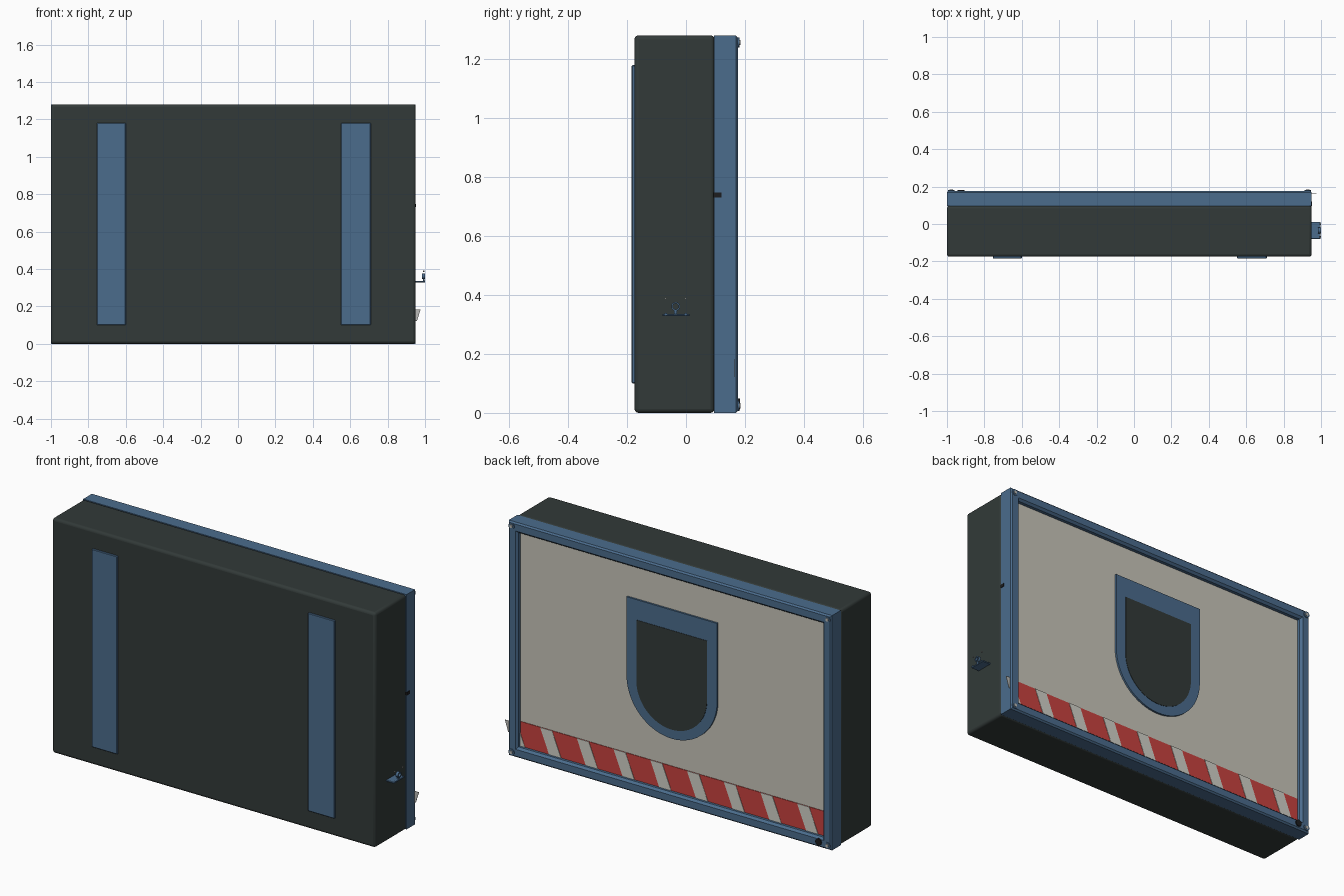
import bpy, bmesh, math

if "Cube" in bpy.data.objects:
    bpy.data.objects.remove(bpy.data.objects["Cube"])


def material(name, rgb):
    m = bpy.data.materials.new(name)
    m.diffuse_color = (*rgb, 1)
    m.use_nodes = True
    m.node_tree.nodes["Principled BSDF"].inputs["Base Color"].default_value = m.diffuse_color
    return m


DARK = material("dark casing", (0.032, 0.042, 0.040))
BLUE = material("steel blue", (0.07, 0.15, 0.265))
CREAM = material("warm grey panel", (0.58, 0.56, 0.49))
RED = material("warning red", (0.58, 0.055, 0.05))
WHITE = material("stripe white", (0.64, 0.64, 0.58))
GREY = material("metal grey", (0.50, 0.50, 0.48))
BLACK = material("black", (0.012, 0.012, 0.013))


def finish(bm, name, mat, bevel=0, segments=2, smooth=False):
    bmesh.ops.recalc_face_normals(bm, faces=bm.faces)
    me = bpy.data.meshes.new(name)
    bm.to_mesh(me)
    bm.free()
    me.materials.append(mat)
    ob = bpy.data.objects.new(name, me)
    bpy.context.collection.objects.link(ob)
    if bevel:
        b = ob.modifiers.new("bevel", "BEVEL")
        b.width, b.segments = bevel, segments
    if smooth:
        bpy.ops.object.select_all(action="DESELECT")
        ob.select_set(True)
        bpy.context.view_layer.objects.active = ob
        bpy.ops.object.shade_smooth_by_angle(angle=math.radians(35))
    return ob


def prism(name, outline, y0, y1, mat, **kw):
    """Extrude an (x, z) outline from y0 to y1."""
    bm = bmesh.new()
    f = bm.faces.new([bm.verts.new((x, y0, z)) for x, z in outline])
    new = bmesh.ops.extrude_face_region(bm, geom=[f])["geom"]
    bmesh.ops.translate(bm, vec=(0, y1 - y0, 0),
                        verts=[v for v in new if isinstance(v, bmesh.types.BMVert)])
    return finish(bm, name, mat, **kw)


def box(name, x0, x1, y0, y1, z0, z1, mat, **kw):
    return prism(name, [(x0, z0), (x1, z0), (x1, z1), (x0, z1)], y0, y1, mat, **kw)


def disc(name, x, y, z, r, depth, axis, mat, sides=20):
    """Cylinder centred on a point, along x or y."""
    bm = bmesh.new()
    bmesh.ops.create_cone(bm, cap_ends=True, segments=sides, radius1=r, radius2=r, depth=depth)
    ob = finish(bm, name, mat, smooth=True)
    ob.location = (x, y, z)
    ob.rotation_euler = (0, math.pi / 2, 0) if axis == "x" else (math.pi / 2, 0, 0)
    return ob


X0, X1, H = -1.0, 0.95, 1.28
CX = (X0 + X1) / 2

# casing and the two front mounting strips
box("casing", X0, X1, -0.175, 0.097, 0, H, DARK, bevel=0.014, segments=3, smooth=True)
for side, a, b in (("left", -0.755, -0.6), ("right", 0.55, 0.71)):
    box(side + "_mounting_strip", a, b, -0.184, -0.17, 0.10, 1.18, BLUE, bevel=0.003, segments=1)

# rear frame: mitred rectangular loops following a profile of (inset, y)
bm = bmesh.new()
loops = []
for i, y in ((0, 0.095), (0, 0.169), (0.008, 0.177), (0.045, 0.177), (0.056, 0.165), (0.056, 0.095)):
    corners = ((X0 + i, i), (X1 - i, i), (X1 - i, H - i), (X0 + i, H - i))
    loops.append([bm.verts.new((x, y, z)) for x, z in corners])
for a, b in zip(loops, loops[1:] + loops[:1]):
    for k in range(4):
        n = (k + 1) % 4
        bm.faces.new((a[k], a[n], b[n], b[k]))
finish(bm, "rear_frame", BLUE)

# recessed rear panel
L, R, Z0, Z1 = X0 + 0.05, X1 - 0.05, 0.05, H - 0.05
box("rear_panel", L, R, 0.09, 0.148, Z0, Z1, CREAM)

# warning band with slanted white stripes
box("warning_band", L, R, 0.14, 0.151, Z0, 0.19, RED)
LOW, TOP, HALF, LEAN = 0.056, 0.19, 0.036, 0.027
for k in range(8):
    c = 0.71 - 0.2215 * k
    prism("warning_stripe", [(c - LEAN - HALF, LOW), (c - LEAN + HALF, LOW),
                             (c + LEAN + HALF, TOP), (c + LEAN - HALF, TOP)], 0.147, 0.153, WHITE)
prism("warning_stripe_end", [(0.865, LOW), (0.894, LOW), (0.894, 0.13)], 0.147, 0.153, WHITE)


# round-bottomed hatch: blue border around a dark plate
def hatch(r, top, centre):
    arc = [(CX + r * math.cos(t), centre + r * math.sin(t))
           for t in (math.pi + math.pi * k / 32 for k in range(33))]
    return arc + [(CX + r, top), (CX - r, top)]


prism("hatch_border", hatch(0.273, 1.045, 0.617), 0.14, 0.158, BLUE)
prism("hatch_plate", hatch(0.213, 0.935, 0.607), 0.14, 0.160, DARK)

# corner screws and the black knob on the frame
for x in (X0 + 0.022, X1 - 0.022):
    for z in (0.024, H - 0.024):
        disc("corner_washer", x, 0.175, z, 0.017, 0.012, "y", BLUE)
        disc("corner_screw", x, 0.178, z, 0.009, 0.012, "y", GREY, 12)
disc("frame_knob", -0.925, 0.175, 0.03, 0.018, 0.016, "y", BLACK)

# side bracket: shelf, upright ring and fixings
box("bracket_shelf", 0.945, 0.998, -0.08, 0.012, 0.328, 0.336, BLUE, bevel=0.002, segments=1)
box("bracket_post", 0.988, 0.996, -0.040, -0.030, 0.334, 0.350, BLUE)
bm = bmesh.new()
ring = []
for k in range(20):
    t = math.tau * k / 20
    ring.append([bm.verts.new((x, -0.035 + r * math.cos(t), 0.361 + r * math.sin(t)))
                 for x, r in ((0.985, 0.010), (1.0, 0.010), (1.0, 0.015), (0.985, 0.015))])
for a, b in zip(ring, ring[1:] + ring[:1]):
    for k in range(4):
        n = (k + 1) % 4
        bm.faces.new((a[k], a[n], b[n], b[k]))
finish(bm, "bracket_ring", BLUE, smooth=True)
for y in (-0.068, -0.001):
    disc("bracket_fixing", 0.994, y, 0.388, 0.003, 0.008, "x", GREY, 8)
    disc("bracket_bolt", 0.996, y, 0.334, 0.005, 0.008, "x", BLUE, 8)

# small fin and latch on the right edge of the frame
prism("frame_fin", [(0.945, 0.183), (0.976, 0.183), (0.957, 0.122), (0.945, 0.122)], 0.164, 0.166, GREY)
box("frame_latch", 0.945, 0.953, 0.094, 0.120, 0.731, 0.748, BLACK)
